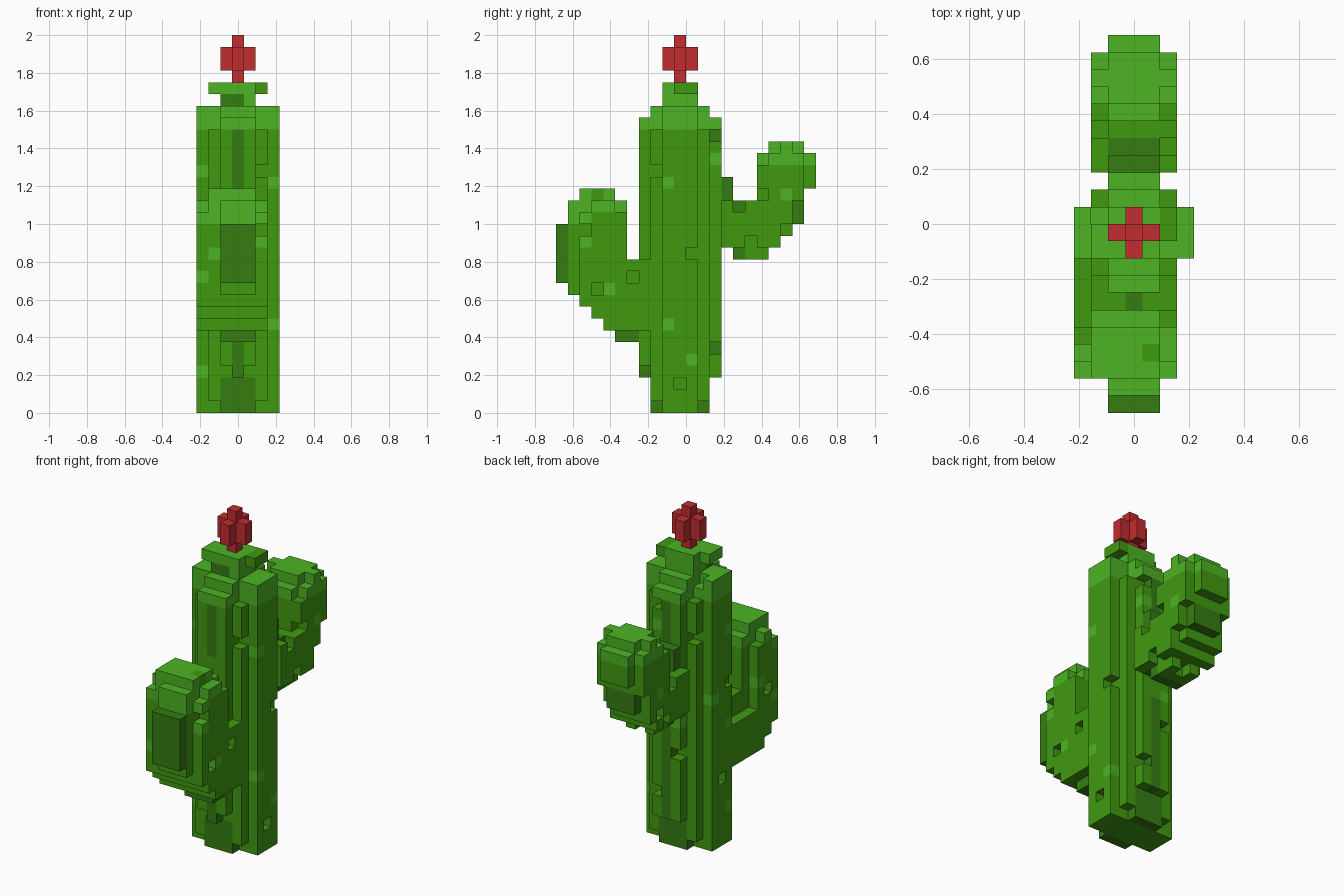
import bpy
import bmesh
from mathutils import Vector

if "Cube" in bpy.data.objects:
    bpy.data.objects.remove(bpy.data.objects["Cube"], do_unlink=True)

UNIT = 0.0625                              # edge of one block
ORIGIN = Vector((-3.5, -11, 0)) * UNIT     # corner of block (0, 0, 0)
MID, LIGHT, DARK, RED = range(4)
COLOURS = [("mid_green", (0.051, 0.323, 0.005)), ("light_green", (0.074, 0.456, 0.018)),
           ("dark_green", (0.036, 0.205, 0.006)), ("flower_red", (0.539, 0.026, 0.030))]


def make_material(name, rgb):
    mat = bpy.data.materials.new(name)
    mat.use_nodes = True
    mat.diffuse_color = (*rgb, 1)
    bsdf = next(n for n in mat.node_tree.nodes if n.type == "BSDF_PRINCIPLED")
    bsdf.inputs["Base Color"].default_value = (*rgb, 1)
    bsdf.inputs["Roughness"].default_value = 0.9
    return mat


materials = [make_material(*c) for c in COLOURS]


def box(x, y, z):
    """Set of block cells covering inclusive index ranges."""
    return {(i, j, k) for i in range(x[0], x[1] + 1)
            for j in range(y[0], y[1] + 1) for k in range(z[0], z[1] + 1)}


def tint(part, cells, colour):
    for cell in cells & part.keys():
        part[cell] = colour


def carve(part, *cells):
    for cell in cells:
        part.pop(cell, None)


def make_part(cells, base, light_from=99):
    return {c: LIGHT if c[2] >= light_from else base for c in cells}


# Trunk: stepped round column with a tapered crown
trunk_cells = (box((0, 6), (9, 11), (0, 25)) | box((1, 5), (8, 12), (0, 23))
               | box((2, 4), (8, 12), (0, 25)) | box((2, 4), (7, 13), (3, 24))
               | box((2, 4), (9, 11), (26, 27))
               | box((5, 5), (10, 11), (27, 27)) | box((1, 1), (9, 10), (27, 27)))
trunk = make_part(trunk_cells, MID, 24)
for i in (1, 5):
    for j in (8, 12):
        carve(trunk, (i, j, 0))
# small notches in the ribs
carve(trunk, (5, 8, 20), (1, 12, 20), (4, 13, 5), (2, 13, 9), (6, 10, 2), (0, 10, 6),
      (6, 11, 13), (0, 9, 15), (4, 13, 23), (1, 11, 25), (2, 7, 3), (4, 7, 3))
# dark stripes up the front and back, dark foot
for j in (7, 13):
    tint(trunk, box((3, 3), (j, j), (19, 23)) | box((3, 3), (j, j), (3, 11)), DARK)
for j in (8, 12):
    tint(trunk, box((2, 4), (j, j), (0, 2)), DARK)
tint(trunk, box((5, 5), (10, 11), (27, 27)), MID)
tint(trunk, box((2, 3), (9, 9), (26, 26)), DARK)
# scattered pale spots
tint(trunk, {(6, 9, 19), (6, 9, 7), (6, 11, 4), (0, 9, 20), (0, 9, 11), (0, 9, 3),
             (0, 11, 14), (2, 13, 12), (4, 13, 21)}, LIGHT)

# Front arm: staircase underside, broad upright lobe
front_cells = (box((0, 5), (2, 4), (9, 17)) | box((1, 4), (2, 4), (18, 18))
               | box((1, 5), (5, 5), (7, 17)) | box((0, 5), (5, 8), (7, 10))
               | box((1, 5), (5, 7), (7, 12)) | box((2, 4), (1, 1), (10, 17))
               | box((2, 4), (0, 0), (11, 15)) | box((2, 4), (5, 7), (6, 6))
               | box((0, 5), (3, 4), (8, 8)) | box((0, 5), (4, 4), (7, 7)))
front = make_part(front_cells, MID, 17)
carve(front, (5, 2, 15), (5, 3, 10), (5, 6, 11), (5, 5, 17), (0, 2, 17), (5, 2, 17),
      (0, 4, 17), (0, 3, 12))
tint(front, box((2, 4), (0, 0), (11, 15)), DARK)
tint(front, box((3, 3), (6, 6), (12, 12)) | box((2, 4), (5, 6), (6, 6)), DARK)
tint(front, box((0, 5), (1, 2), (16, 16)), LIGHT)
tint(front, {(5, 4, 10), (5, 2, 14), (0, 2, 11), (1, 2, 13), (0, 4, 13)}, LIGHT)
tint(front, {(4, 3, 18)}, MID)

# Back arm: sideways link that turns up into a lobe
back_cells = (box((1, 5), (14, 18), (14, 17)) | box((2, 4), (15, 17), (13, 13))
              | box((2, 4), (14, 14), (18, 19)) | box((1, 5), (17, 19), (15, 21))
              | box((1, 5), (20, 20), (18, 21)) | box((2, 4), (20, 20), (16, 17))
              | box((2, 4), (21, 21), (19, 21)) | box((1, 5), (18, 20), (22, 22)))
back = make_part(back_cells, MID, 21)
carve(back, (5, 15, 17), (1, 16, 17), (5, 17, 18), (1, 17, 21), (5, 17, 21),
      (5, 20, 22), (1, 20, 22), (1, 18, 22), (5, 18, 22), (5, 16, 14), (1, 17, 14),
      (3, 17, 13), (1, 18, 15), (5, 19, 15))
tint(back, box((2, 4), (14, 15), (13, 19)) | box((2, 4), (20, 20), (16, 17)), DARK)
tint(back, {(5, 19, 18), (1, 18, 17)}, LIGHT)

# Flower: cross-shaped bloom on a single stalk
flower = make_part(box((3, 3), (10, 10), (28, 31)) | box((2, 4), (10, 10), (29, 30))
                   | box((3, 3), (9, 11), (29, 30)), RED)

parts = {"trunk": trunk, "front_arm": front, "back_arm": back, "flower": flower}
solid = set().union(*parts.values())


def build(name, cells):
    """Mesh of the exposed block faces, with flat areas joined."""
    bm = bmesh.new()
    for cell, colour in cells.items():
        centre = ORIGIN + (Vector(cell) + Vector((0.5, 0.5, 0.5))) * UNIT
        for axis in range(3):
            for sign in (-1, 1):
                step = [0, 0, 0]
                step[axis] = sign
                if tuple(a + b for a, b in zip(cell, step)) in solid:
                    continue
                n = Vector(step)
                u = Vector((step[2], step[0], step[1]))
                v = n.cross(u)
                corners = [n + u + v, n - u + v, n - u - v, n + u - v]
                face = bm.faces.new([bm.verts.new(centre + c * UNIT / 2) for c in corners])
                face.material_index = colour
    bmesh.ops.remove_doubles(bm, verts=bm.verts, dist=UNIT / 100)
    bmesh.ops.dissolve_limit(bm, angle_limit=0.01, verts=bm.verts, edges=bm.edges,
                             delimit={"MATERIAL"})
    mesh = bpy.data.meshes.new(name)
    bm.to_mesh(mesh)
    bm.free()
    for mat in materials:
        mesh.materials.append(mat)
    bpy.context.collection.objects.link(bpy.data.objects.new(name, mesh))


# Parts share hidden walls only where blocks touch
owned = set()
for part_name, part_cells in parts.items():
    build(part_name, {c: m for c, m in part_cells.items() if c not in owned})
    owned |= part_cells.keys()
